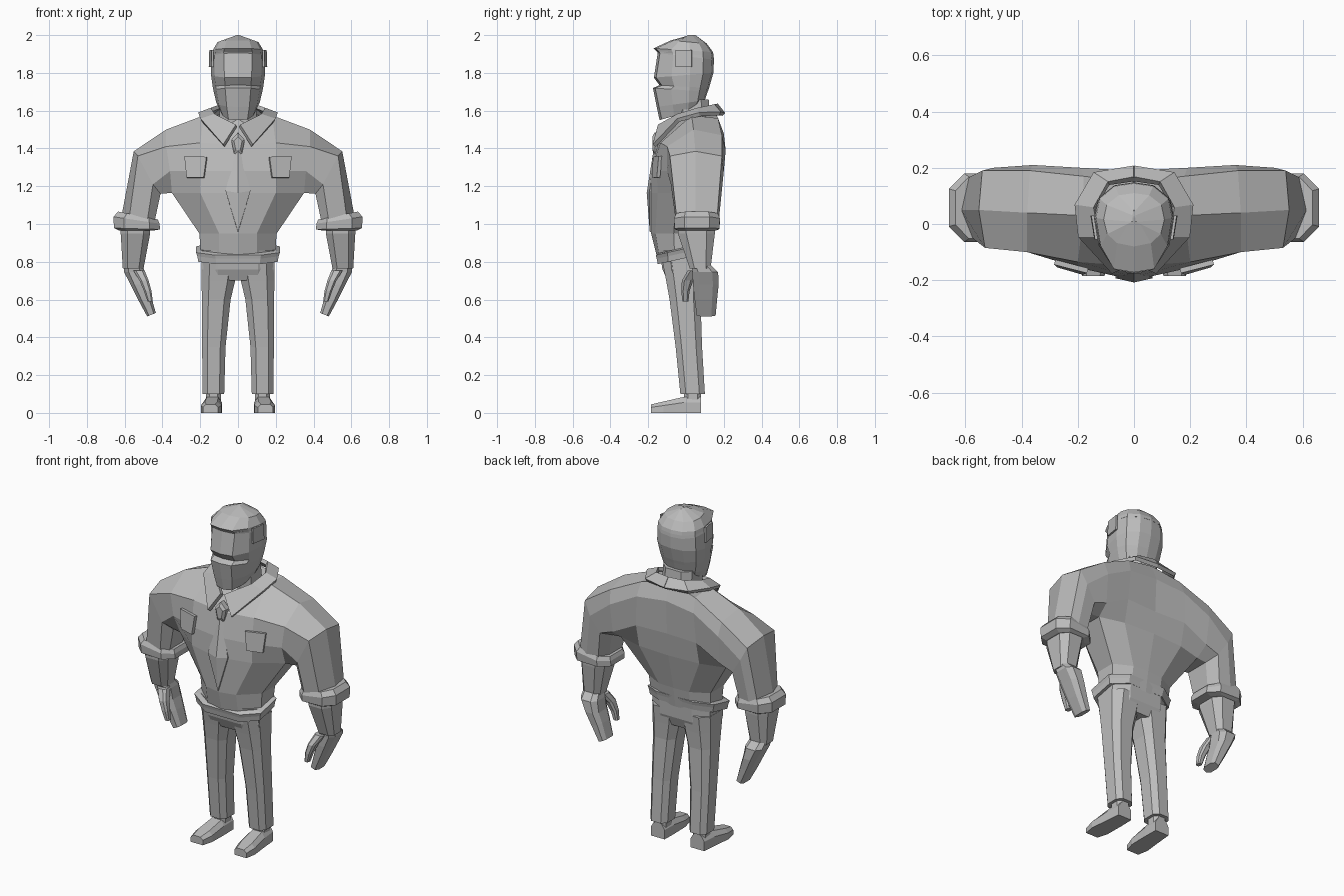
import bpy, bmesh

grey = bpy.data.materials.new("plain grey")
grey.diffuse_color = (0.5, 0.5, 0.5, 1)


def build(name, verts, faces, mirror=True, thick=0):
    """Flat-shaded mesh, optionally mirrored over x = 0 and thickened."""
    me = bpy.data.meshes.new(name)
    me.from_pydata(verts, [], faces)
    bm = bmesh.new()
    bm.from_mesh(me)
    bmesh.ops.recalc_face_normals(bm, faces=bm.faces)
    bm.to_mesh(me)
    bm.free()
    me.materials.append(grey)
    ob = bpy.data.objects.new(name, me)
    bpy.context.collection.objects.link(ob)
    if thick:
        m = ob.modifiers.new("thickness", 'SOLIDIFY')
        m.thickness, m.offset = thick, 0
    if mirror:
        m = ob.modifiers.new("mirror", 'MIRROR')
        m.merge_threshold = 0.0005
    return ob


def loft(name, rings, closed=True, caps=(True, True), mirror=True, thick=0):
    """Skin a row of equal-length rings; open rings are halves ending on x = 0."""
    n = len(rings[0])
    verts = [p for r in rings for p in r]
    faces = []
    for i in range(len(rings) - 1):
        for j in range(n if closed else n - 1):
            k = (j + 1) % n
            faces.append((i * n + j, i * n + k, (i + 1) * n + k, (i + 1) * n + j))
    if caps[0]:
        faces.append(tuple(range(n)))
    if caps[1]:
        faces.append(tuple(range(len(verts) - n, len(verts))))
    return build(name, verts, faces, mirror, thick)


def octagon(x, y, z, hx, hy, tx=0, ty=0, k=0.55):
    """Horizontal eight-sided ring, tilted by slopes tx, ty."""
    base = [(k, -1), (1, -k), (1, k), (k, 1), (-k, 1), (-1, k), (-1, -k), (-k, -1)]
    return [(x + a * hx, y + b * hy, z + tx * a * hx + ty * b * hy) for a, b in base]


def octs(*specs):
    return [octagon(*s) for s in specs]


# Shoes: sections along y, tapering down to the toe
def shoe_ring(y, x, w, h):
    return [(x - w, y, 0), (x + w, y, 0), (x + w, y, h * .65),
            (x + w * .6, y, h), (x - w * .6, y, h), (x - w, y, h * .65)]


loft("shoe", [shoe_ring(.08, .132, .045, .085), shoe_ring(-.01, .135, .05, .085),
              shoe_ring(-.12, .142, .055, .06), shoe_ring(-.185, .145, .04, .045)])
loft("ankle", octs((.13, .035, .05, .04, .045), (.13, .035, .14, .04, .045)))

# Trousers
loft("trouser_leg", octs((.13, .035, .10, .057, .065), (.128, .015, .35, .062, .07),
                         (.115, -.005, .60, .076, .082), (.104, -.01, .70, .089, .095),
                         (.098, -.015, .80, .095, .11)))
loft("hips", octs((0, -.012, .70, .19, .085), (0, -.015, .76, .192, .11),
                  (0, -.02, .86, .192, .12)), mirror=False)

# Waistband, sloping down to the front
loft("waistband", octs((0, -.025, .815, .21, .125, 0, .22), (0, -.025, .845, .215, .13, 0, .22),
                       (0, -.025, .865, .222, .135, 0, .22), (0, -.025, .872, .20, .12, 0, .22)),
     mirror=False)


# Lower jacket: half rings from front centre to back centre
def half(z, *pts):
    return [(x, y, z) for x, y in pts]


loft("lower_jacket", [
    half(.83, (0, -.155), (.1, -.142), (.195, -.06), (.195, .05), (.1, .095), (0, .1)),
    half(.95, (0, -.185), (.1, -.162), (.205, -.065), (.205, .06), (.1, .115), (0, .12)),
    half(1.165, (0, -.20), (.2, -.15), (.35, -.05), (.35, .12), (.2, .16), (0, .17))],
    closed=False, caps=(False, False))

# Upper jacket: sections from the centre line, over the shoulder, down the sleeve
loft("jacket_and_sleeve", [
    [(0, -.20, 1.165), (0, -.188, 1.28), (0, -.15, 1.42), (0, -.06, 1.55),
     (0, .15, 1.60), (0, .19, 1.5), (0, .18, 1.3), (0, .17, 1.165)],
    [(.2, -.15, 1.165), (.2, -.155, 1.28), (.2, -.135, 1.43), (.18, .03, 1.575),
     (.18, .17, 1.56), (.19, .2, 1.48), (.2, .19, 1.3), (.2, .16, 1.165)],
    [(.35, -.05, 1.165), (.36, -.10, 1.28), (.38, -.10, 1.41), (.38, .04, 1.50),
     (.37, .19, 1.47), (.36, .21, 1.39), (.355, .19, 1.22), (.35, .12, 1.165)],
    [(.41, -.03, 1.16), (.45, -.08, 1.21), (.53, -.085, 1.36), (.552, .05, 1.385),
     (.54, .19, 1.36), (.50, .20, 1.28), (.44, .19, 1.19), (.41, .12, 1.16)],
    [(.44, -.02, 1.02), (.48, -.055, 1.02), (.575, -.05, 1.04), (.615, .05, 1.05),
     (.59, .165, 1.04), (.54, .175, 1.03), (.47, .165, 1.02), (.44, .1, 1.02)]],
    caps=(False, True))

# Rolled cuff, forearm, hand and thumb
loft("cuff", octs((.53, .058, 1.045, .105, .11, .2), (.537, .058, 1.02, .122, .122, .15),
                  (.535, .058, .975, .122, .118, .03), (.54, .058, .965, .09, .10)))
loft("forearm", octs((.543, .055, 1.0, .079, .10), (.543, .055, .95, .078, .098),
                     (.555, .075, .765, .055, .055)))
loft("hand", octs((.555, .078, .785, .05, .05), (.548, .102, .745, .055, .068),
                  (.525, .105, .68, .044, .068), (.495, .105, .61, .034, .06, -.3),
                  (.458, .107, .52, .023, .05, -.4)))
loft("thumb", octs((.525, .045, .755, .03, .035), (.497, .008, .70, .024, .03),
                   (.478, -.003, .645, .02, .022), (.465, -.003, .59, .014, .016)))

# Neck
loft("neck", octs((0, .04, 1.50, .10, .095), (0, .03, 1.66, .095, .09)), mirror=False)


# Head: half rings (z front, z back, y front, y back, face half width, half width)
def head_ring(zf, zb, yf, yb, wf, w):
    pts = [(0, yf), (wf, yf + .012), (w * .88, yf * .45), (w, yb * .15),
           (w * .9, yb * .62), (w * .5, yb * .93), (0, yb)]
    return [(x, y, zf + (zb - zf) * (y - yf) / (yb - yf)) for x, y in pts]


loft("head", [head_ring(*r) for r in (
    (1.55, 1.61, -.14, .07, .05, .09),
    (1.62, 1.655, -.155, .10, .06, .115),
    (1.72, 1.70, -.175, .115, .068, .13),
    (1.735, 1.72, -.14, .122, .068, .134),
    (1.775, 1.80, -.17, .145, .072, .143),
    (1.905, 1.87, -.15, .148, .075, .14),
    (1.915, 1.90, -.155, .145, .078, .135))], closed=False)
loft("hair", [head_ring(*r) for r in (
    (1.908, 1.89, -.15, .147, .075, .138),
    (1.93, 1.91, -.172, .143, .072, .135),
    (1.972, 1.955, -.08, .11, .06, .108),
    (2.0, 2.0, .02, .05, .004, .006))], closed=False)
build("sideburn", [(.134, -.055, 1.92), (.147, .03, 1.92), (.15, .03, 1.83), (.136, -.055, 1.83)],
      [(0, 1, 2, 3)], thick=.01)

# Collar: strip from the front opening round the back of the neck
loft("collar", [
    [(.008, -.14, 1.52), (.12, -.04, 1.575), (.14, .06, 1.605), (.09, .145, 1.625), (0, .16, 1.63)],
    [(.075, -.168, 1.415), (.195, -.04, 1.55), (.207, .07, 1.58), (.14, .18, 1.585), (0, .20, 1.58)]],
    closed=False, caps=(False, False), thick=.022)

# Tie: ridged blade and a knot
build("tie_blade", [(0, -.172, 1.39), (.012, -.16, 1.39), (.066, -.193, 1.175), (0, -.208, 1.165),
                    (0, -.192, .96), (.066, -.178, 1.175), (0, -.182, .955)],
      [(0, 1, 2, 3), (3, 2, 4), (1, 5, 2), (2, 5, 6, 4)])
knot = [(0, 1.485), (.036, 1.445), (.022, 1.375), (0, 1.365)]
loft("tie_knot", [[(x, -.135, z) for x, z in knot], [(x, -.165, z) for x, z in knot],
                  [(x * .6, -.178, 1.43 + (z - 1.43) * .6) for x, z in knot]],
     closed=False)

# Chest pockets
build("chest_pocket", [(.165, -.166, 1.355), (.282, -.136, 1.36), (.27, -.146, 1.245),
                       (.18, -.172, 1.245)], [(0, 1, 2, 3)], thick=.018)
